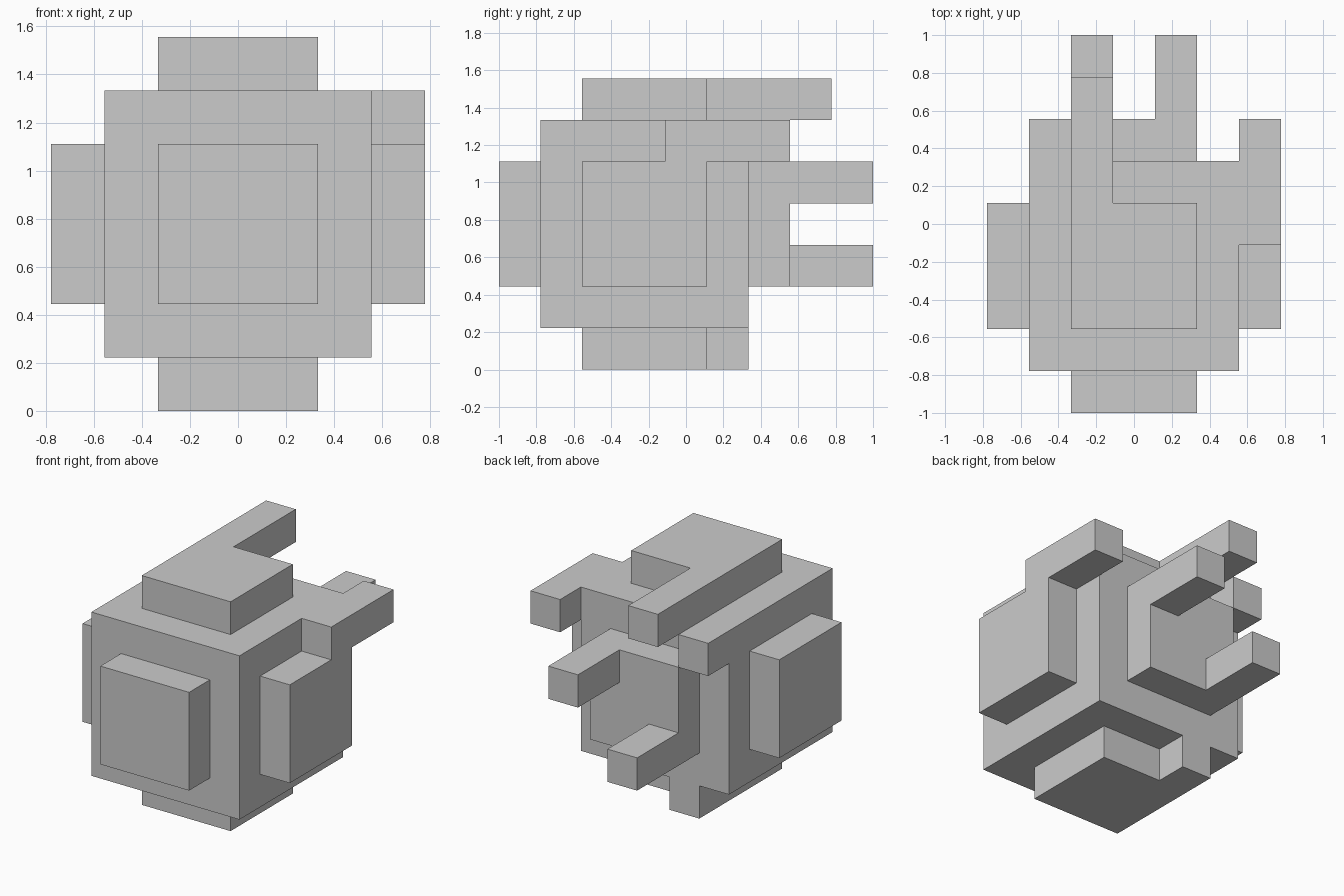
import bpy, bmesh
from mathutils import Vector

if "Cube" in bpy.data.objects:
    bpy.data.objects.remove(bpy.data.objects["Cube"])

U = 2 / 9                              # one block
ORIGIN = Vector((-3.5, -4.5, 0))       # low corner of the block grid

cells = set()

def block(x, y, z):
    """Fill an inclusive range of grid blocks on each axis."""
    cells.update((i, j, k)
                 for i in range(x[0], x[1] + 1)
                 for j in range(y[0], y[1] + 1)
                 for k in range(z[0], z[1] + 1))

# Core cube
block((1, 5), (1, 5), (1, 5))
# Raised 3 x 3 plates: front, back, left, right, bottom, top
block((2, 4), (0, 0), (2, 4))
block((2, 4), (6, 6), (2, 4))
block((0, 0), (2, 4), (2, 4))
block((6, 6), (2, 4), (2, 4))
block((2, 4), (2, 4), (0, 0))
block((2, 4), (2, 4), (6, 6))
# Arms: top, right shoulder, back left stub, back upper, back lower, bottom foot
block((2, 2), (5, 7), (6, 6))
block((6, 6), (4, 6), (5, 5))
block((1, 1), (6, 6), (5, 5))
block((4, 4), (7, 8), (4, 4))
block((2, 2), (7, 8), (2, 2))
block((2, 2), (5, 5), (0, 0))

# Outer skin: keep only block faces that touch empty space
bm = bmesh.new()
for c in sorted(cells):
    for axis in range(3):
        for side in (-1, 1):
            n = list(c)
            n[axis] += side
            if tuple(n) in cells:
                continue
            normal, u, v = Vector(), Vector(), Vector()
            normal[axis] = side / 2
            u[(axis + 1) % 3] = 0.5
            v[(axis + 2) % 3] = 0.5 * side
            mid = Vector(c) + Vector((0.5, 0.5, 0.5)) + normal + ORIGIN
            bm.faces.new([bm.verts.new((mid + a * u + b * v) * U)
                          for a, b in ((-1, -1), (1, -1), (1, 1), (-1, 1))])
bmesh.ops.remove_doubles(bm, verts=bm.verts[:], dist=1e-4)
# Merge coplanar block faces into clean panels
bmesh.ops.dissolve_limit(bm, angle_limit=0.01, verts=bm.verts[:], edges=bm.edges[:])

mesh = bpy.data.meshes.new("block_cluster")
bm.to_mesh(mesh)
bm.free()
bpy.context.collection.objects.link(bpy.data.objects.new("block_cluster", mesh))
